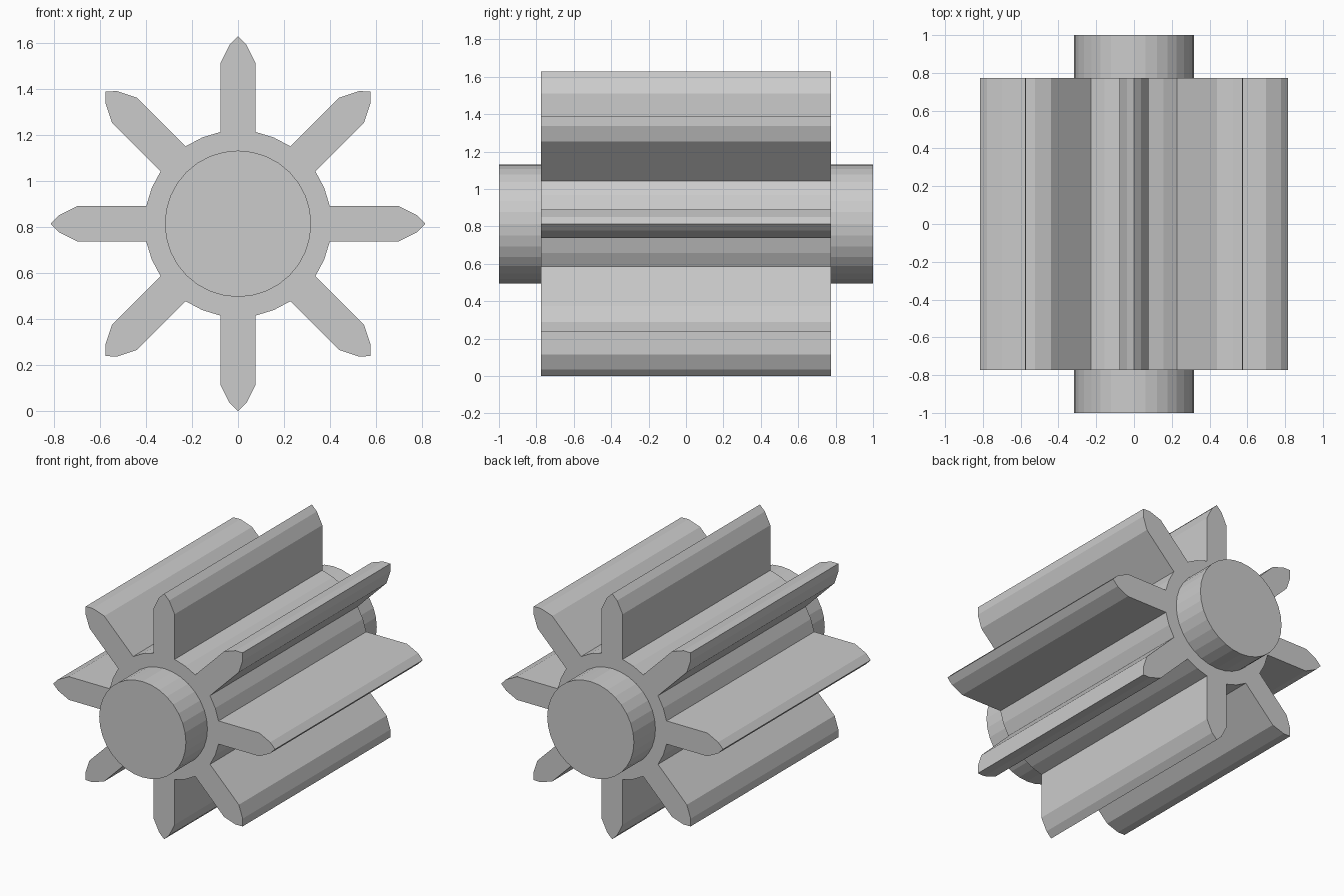
import bpy, bmesh, math
from mathutils import Matrix, Vector

if "Cube" in bpy.data.objects:
    bpy.data.objects.remove(bpy.data.objects["Cube"])

CENTRE_Z = 0.814
TEETH = 8


def extruded(name, outline, half_depth):
    """Solid made from an (x, z) outline, extruded along y."""
    bm = bmesh.new()
    verts = [bm.verts.new((x, -half_depth, z)) for x, z in outline]
    face = bm.faces.new(verts)
    ext = bmesh.ops.extrude_face_region(bm, geom=[face])
    moved = [g for g in ext["geom"] if isinstance(g, bmesh.types.BMVert)]
    bmesh.ops.translate(bm, verts=moved, vec=(0, 2 * half_depth, 0))
    bmesh.ops.recalc_face_normals(bm, faces=bm.faces)
    mesh = bpy.data.meshes.new(name)
    bm.to_mesh(mesh)
    bm.free()
    obj = bpy.data.objects.new(name, mesh)
    obj.location.z = CENTRE_Z
    bpy.context.collection.objects.link(obj)
    return obj


# One pointed tooth plus the root point of the gap after it
half = [(-0.077, 0.399), (-0.077, 0.698), (-0.037, 0.778)]
tooth = half + [(0, 0.814)] + [(-x, z) for x, z in reversed(half)]
gap = math.pi / TEETH
tooth.append((0.406 * math.sin(gap), 0.406 * math.cos(gap)))

outline = []
for i in range(TEETH):
    turn = Matrix.Rotation(-i * math.tau / TEETH, 2)
    outline += [tuple(turn @ Vector(p)) for p in tooth]
gear = extruded("toothed_gear", outline, 0.774)

# Round shaft, joined into the gear so both ends stick out
circle = [(0.318 * math.cos(i * math.tau / 32), 0.318 * math.sin(i * math.tau / 32))
          for i in range(32)]
shaft = extruded("shaft_helper", circle, 1.0)
shaft.hide_render = True
shaft.hide_set(True)

join = gear.modifiers.new("join_shaft", "BOOLEAN")
join.operation = "UNION"
join.solver = "EXACT"
join.object = shaft
